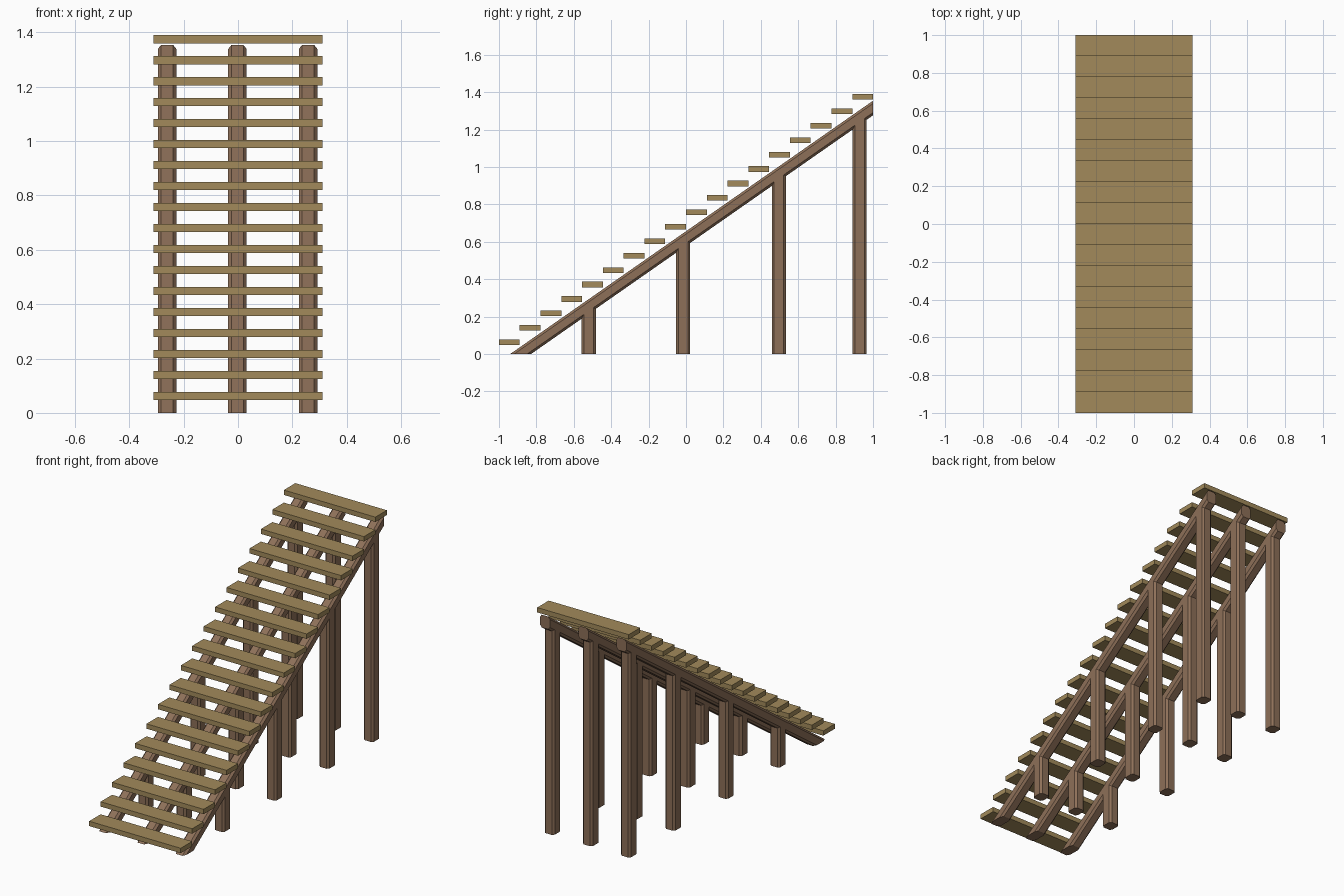
import bpy
import bmesh

cube = bpy.data.objects.get("Cube")
if cube:
    bpy.data.objects.remove(cube, do_unlink=True)


def material(name, rgb):
    mat = bpy.data.materials.new(name)
    mat.use_nodes = True
    color = (*rgb, 1)
    mat.diffuse_color = color
    mat.node_tree.nodes["Principled BSDF"].inputs["Base Color"].default_value = color
    return mat


TAN = material("tan wood", (0.36, 0.255, 0.104))
BROWN = material("brown wood", (0.27, 0.162, 0.099))

# Stringer line: top edge starts on the ground and climbs to the back end
SLOPE, FOOT_Y, END_Y = 0.698, -0.94, 1.0
DROP = 0.078          # vertical thickness of a stringer
HALF_X = 0.034        # half width of stringers and posts
CHAMFER = 0.012


def octagon(hx, hy, cx, cy):
    """Rectangle with its four corners cut off."""
    return [(hx, cy - hy), (hx, hy - cy), (hx - cx, hy), (cx - hx, hy),
            (-hx, hy - cy), (-hx, cy - hy), (cx - hx, -hy), (hx - cx, -hy)]


def loft(name, start, end, mat):
    """Solid joining two matching rings of points."""
    bm = bmesh.new()
    a = [bm.verts.new(p) for p in start]
    b = [bm.verts.new(p) for p in end]
    bm.faces.new(a)
    bm.faces.new(b)
    for i in range(len(a)):
        j = (i + 1) % len(a)
        bm.faces.new((a[i], a[j], b[j], b[i]))
    bmesh.ops.recalc_face_normals(bm, faces=bm.faces)
    mesh = bpy.data.meshes.new(name)
    bm.to_mesh(mesh)
    bm.free()
    mesh.materials.append(mat)
    obj = bpy.data.objects.new(name, mesh)
    bpy.context.collection.objects.link(obj)
    return obj


def top_z(y):
    return SLOPE * (y - FOOT_Y)


# Stringers with posts below
sides = {"right": -0.261, "middle": -0.002, "left": 0.258}
for side, x in sides.items():
    ring = octagon(HALF_X, DROP / 2, CHAMFER, 0.015)
    drops = [(x + u, DROP / 2 - v) for u, v in ring]
    loft(f"{side}_stringer",
         [(px, FOOT_Y + d / SLOPE, 0) for px, d in drops],
         [(px, END_Y, top_z(END_Y) - d) for px, d in drops], BROWN)

    section = octagon(HALF_X, 0.0375, CHAMFER, CHAMFER)
    for n, y in enumerate((-0.52, -0.015, 0.497, 0.928), 1):
        pts = [(x + u, y + v) for u, v in section]
        loft(f"{side}_post_{n}",
             [(px, py, 0) for px, py in pts],
             [(px, py, top_z(py) - DROP / 2) for px, py in pts], BROWN)

# Treads
COUNT, HALF_WIDTH, THICK = 18, 0.311, 0.03
depth = 2 / COUNT
for i in range(COUNT):
    y, z = -1 + i * depth, 0.0475 + i * 0.0772
    rect = [(-HALF_WIDTH, y), (HALF_WIDTH, y),
            (HALF_WIDTH, y + depth), (-HALF_WIDTH, y + depth)]
    loft(f"tread_{i + 1}",
         [(px, py, z) for px, py in rect],
         [(px, py, z + THICK) for px, py in rect], TAN)
